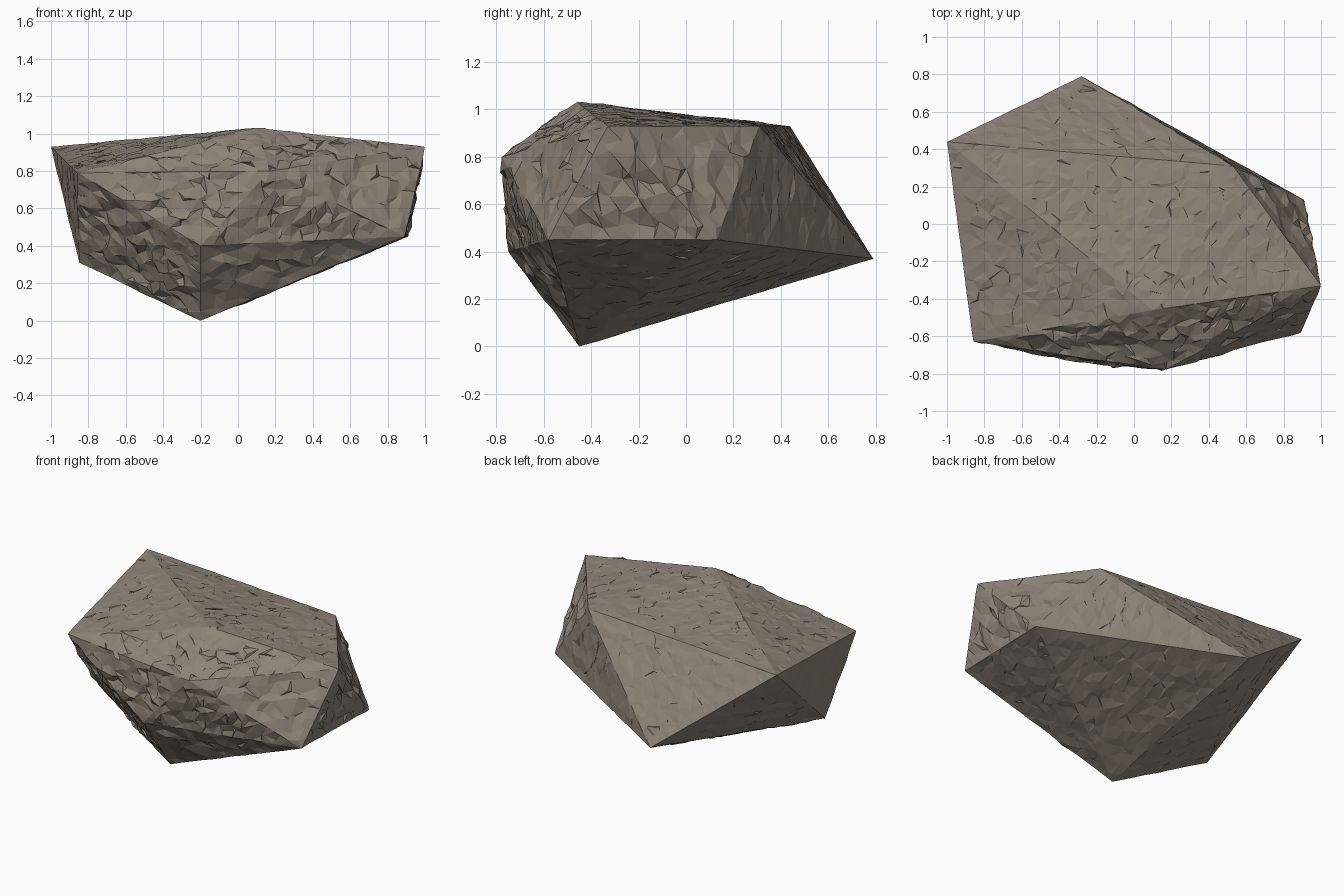
import bpy, bmesh, math, random
from mathutils import Vector, noise

random.seed(4)
cube = bpy.data.objects.get("Cube")
if cube:
    bpy.data.objects.remove(cube, do_unlink=True)

# Main corners of the boulder
corners = [
    (-1.0, .44, .93), (-.86, -.63, .79), (.10, -.46, 1.03), (1.0, -.33, .93),
    (.53, .31, .93), (.91, .13, .45), (.89, -.58, .45), (-.28, .79, .37),
    (-.20, -.45, 0), (-.85, -.30, .31), (-.20, -.75, .40), (.17, -.78, .80),
]
bm = bmesh.new()
for c in corners:
    bm.verts.new(c)
bmesh.ops.convex_hull(bm, input=bm.verts[:])
bm.normal_update()

# Break the big facets into small uneven triangles
for limit in (.8, .4, .25, .16, .11, .085):
    long_edges = [e for e in bm.edges if e.calc_length() > limit]
    bmesh.ops.subdivide_edges(bm, edges=long_edges, cuts=1)
    bmesh.ops.triangulate(bm, faces=bm.faces[:])
bm.normal_update()

# Chip the surface: rougher on the front and right, crisp along the ridges
moves = {}
for v in bm.verts:
    ridge = any(e.calc_face_angle(0) > .2 for e in v.link_edges)
    n = v.normal.copy()
    rough = .022 if (n.x > .6 or n.y < -.3) else .009
    strata = noise.noise(Vector((v.co.x * 4, v.co.y * 4, v.co.z * 14)))
    push = rough * (.9 * strata + random.uniform(-.6, .5))
    if ridge:
        moves[v] = n * push * .25
    else:
        slide = Vector([random.uniform(-.024, .024) for _ in range(3)])
        moves[v] = n * push + slide - n * slide.dot(n)
for v, move in moves.items():
    v.co += move
for v in bm.verts:
    v.co.z = max(v.co.z, 0)
bmesh.ops.recalc_face_normals(bm, faces=bm.faces[:])

mesh = bpy.data.meshes.new("boulder")
bm.to_mesh(mesh)
bm.free()
boulder = bpy.data.objects.new("boulder", mesh)
bpy.context.collection.objects.link(boulder)

# Warm grey stone
stone = bpy.data.materials.new("warm grey stone")
stone.use_nodes = True
colour = (.27, .23, .185, 1)
stone.diffuse_color = colour
stone.node_tree.nodes["Principled BSDF"].inputs["Base Color"].default_value = colour
mesh.materials.append(stone)
